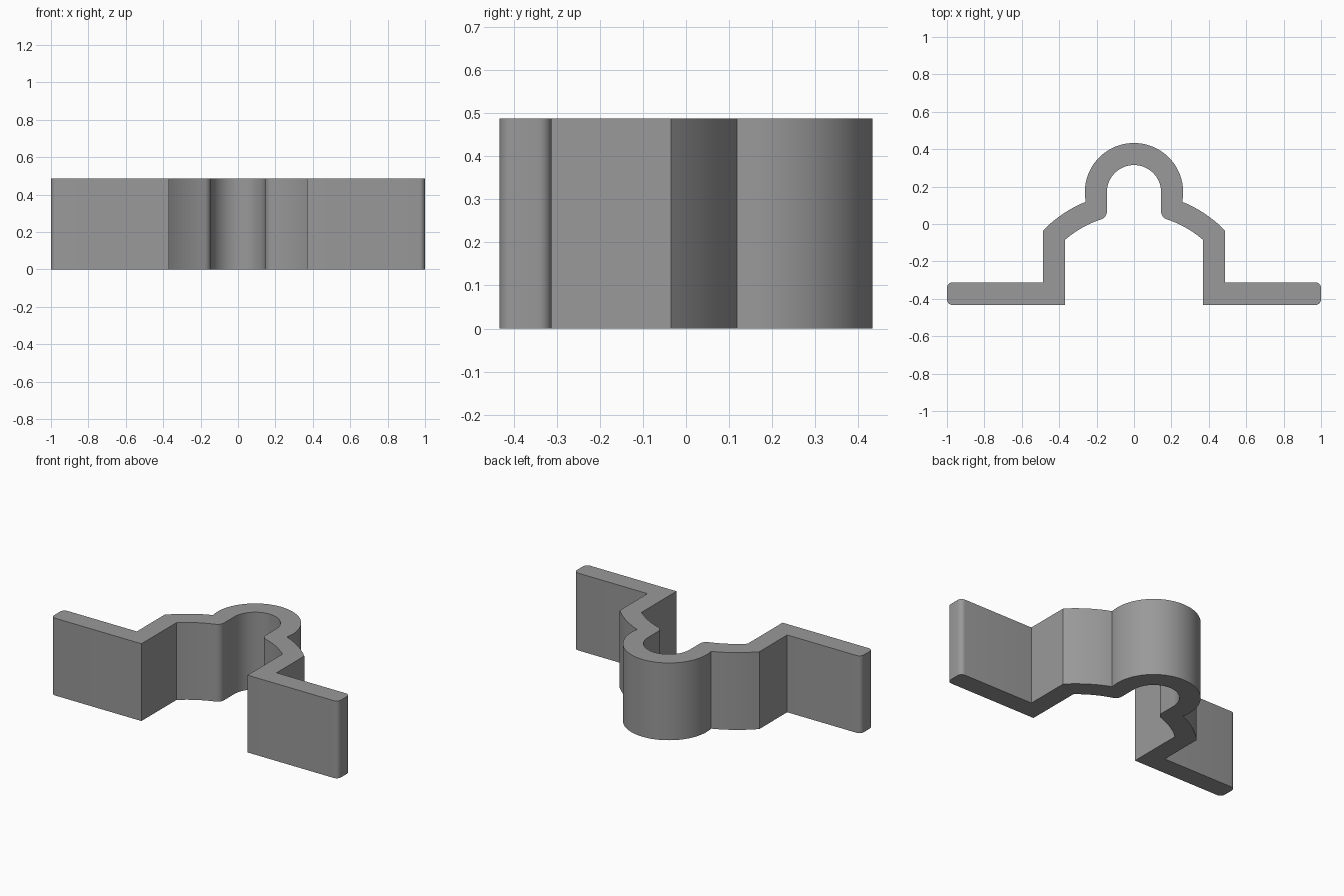
import bpy, bmesh, math

if "Cube" in bpy.data.objects:
    bpy.data.objects.remove(bpy.data.objects["Cube"])

HEIGHT = 0.487


def arc(cx, cy, r, a0, a1, n):
    """Points along an arc, angles in degrees."""
    return [(cx + r * math.cos(math.radians(a0 + (a1 - a0) * i / n)),
             cy + r * math.sin(math.radians(a0 + (a1 - a0) * i / n)))
            for i in range(n + 1)]


def angle(cx, cy, x, y):
    return math.degrees(math.atan2(y - cy, x - cx))


# Right half of the clamp outline, from the back of the loop round to its inside
SHOULDER = (0, -0.51)
RO, RI = 0.68, 0.563
half = arc(0, 0.17, 0.263, 90, -11.4, 28)                      # outer loop
half += arc(*SHOULDER, RO, angle(*SHOULDER, 0.258, 0.119),
            angle(*SHOULDER, 0.487, -0.035), 10)[1:]           # outer shoulder
half += [(0.487, -0.312)]                                      # leg, outside
half += arc(0.97, -0.342, 0.03, 90, 0, 6)                      # rounded foot end
half += arc(0.97, -0.403, 0.03, 0, -90, 6)
half += [(0.37, -0.433)]                                       # leg, inside
fillet = (0.19, 0.0676)
fa = angle(*SHOULDER, *fillet)
half += arc(*SHOULDER, RI, angle(*SHOULDER, 0.37, -0.085), fa, 10)  # inner shoulder
half += arc(*fillet, 0.045, fa - 180, -180, 8)[1:]             # rounded lip
half += arc(0, 0.17, 0.145, 0, 90, 24)                         # inner loop

# Mirror the half outline into one closed profile
outline = half + [(-x, y) for x, y in reversed(half[1:-1])]

# Extrude the profile upwards
bm = bmesh.new()
low = [bm.verts.new((x, y, 0)) for x, y in outline]
high = [bm.verts.new((x, y, HEIGHT)) for x, y in outline]
n, h = len(outline), len(half)
for i in range(n):
    j = (i + 1) % n
    bm.faces.new((low[i], low[j], high[j], high[i]))
# End caps, split into two clean halves at the centre line
left = [0] + list(range(n - 1, h - 2, -1))
for ring in (low, high):
    bm.faces.new([ring[i] for i in range(h)])
    bm.faces.new([ring[i] for i in left])
bmesh.ops.triangulate(bm, faces=[f for f in bm.faces if len(f.verts) > 4])
bmesh.ops.recalc_face_normals(bm, faces=bm.faces)

mesh = bpy.data.meshes.new("pipe_clamp")
bm.to_mesh(mesh)
bm.free()
clamp = bpy.data.objects.new("pipe_clamp", mesh)
bpy.context.collection.objects.link(clamp)

# Plain grey
grey = bpy.data.materials.new("grey")
grey.diffuse_color = (0.32, 0.32, 0.32, 1)
grey.use_nodes = True
grey.node_tree.nodes["Principled BSDF"].inputs["Base Color"].default_value = grey.diffuse_color
mesh.materials.append(grey)

# Smooth curves, crisp corners
bpy.context.view_layer.objects.active = clamp
clamp.select_set(True)
bpy.ops.object.shade_smooth_by_angle(angle=math.radians(25))
